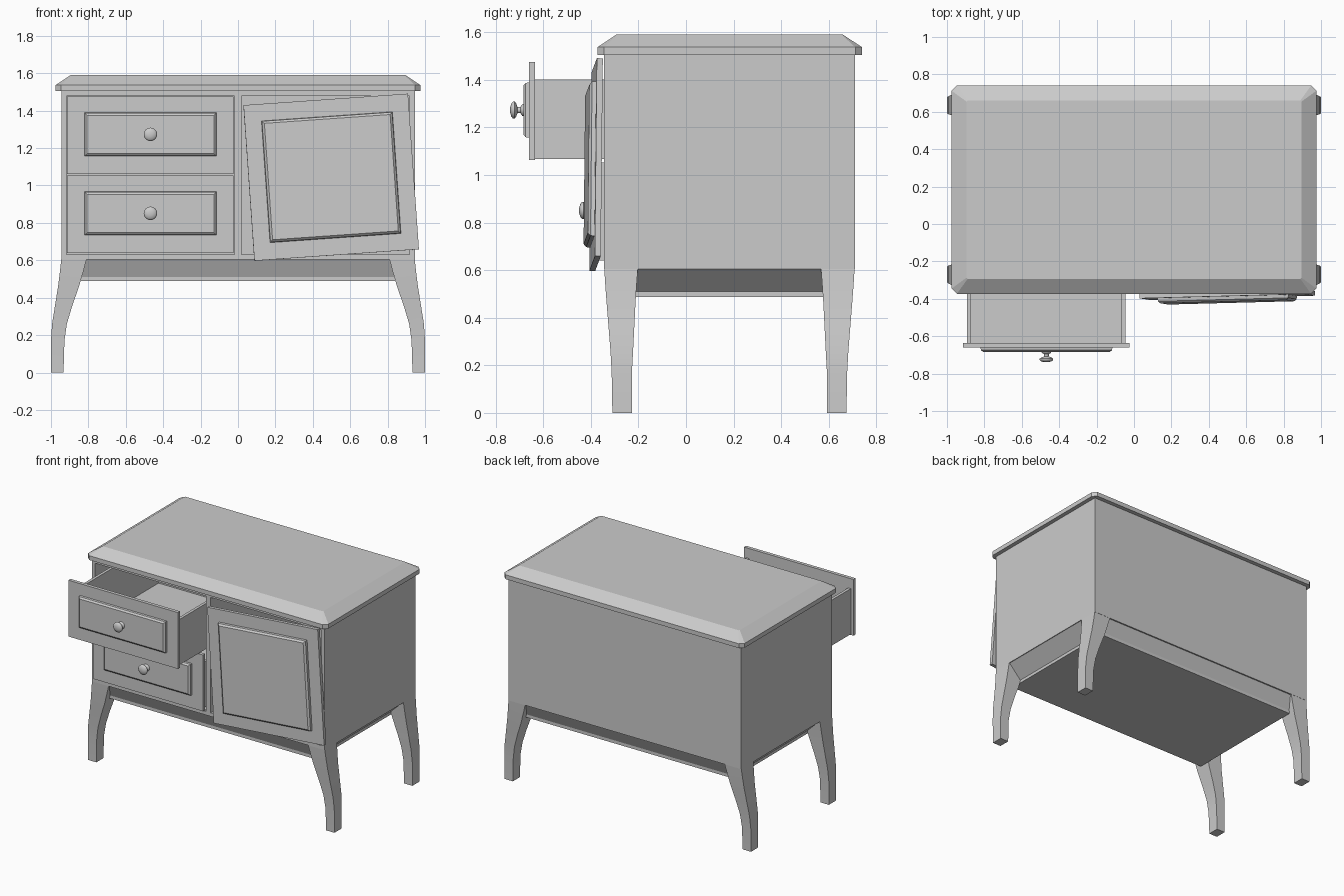
import bpy, bmesh, math
from mathutils import Vector

cube = bpy.data.objects.get("Cube")
if cube:
    bpy.data.objects.remove(cube, do_unlink=True)

grey = bpy.data.materials.new("plain grey")
grey.use_nodes = True
grey.diffuse_color = (0.6, 0.6, 0.6, 1)
grey.node_tree.nodes["Principled BSDF"].inputs["Base Color"].default_value = (0.6, 0.6, 0.6, 1)


def loft(name, rings, smooth=None):
    """Skin a stack of equal-length rings and cap both ends."""
    bm = bmesh.new()
    rows = [[bm.verts.new(p) for p in ring] for ring in rings]
    n = len(rows[0])
    for a, b in zip(rows, rows[1:]):
        for i in range(n):
            j = (i + 1) % n
            bm.faces.new((a[i], a[j], b[j], b[i]))
    bm.faces.new(rows[0])
    bm.faces.new(rows[-1])
    bmesh.ops.recalc_face_normals(bm, faces=bm.faces)
    mesh = bpy.data.meshes.new(name)
    bm.to_mesh(mesh)
    bm.free()
    mesh.materials.append(grey)
    obj = bpy.data.objects.new(name, mesh)
    bpy.context.collection.objects.link(obj)
    if smooth:
        bpy.ops.object.select_all(action='DESELECT')
        obj.select_set(True)
        bpy.context.view_layer.objects.active = obj
        bpy.ops.object.shade_smooth_by_angle(angle=math.radians(smooth))
    return obj


def rect(x0, x1, y0, y1, z):
    return [(x0, y0, z), (x1, y0, z), (x1, y1, z), (x0, y1, z)]


def box(name, x0, x1, y0, y1, z0, z1):
    return loft(name, [rect(x0, x1, y0, y1, z) for z in (z0, z1)])


def raised_panel(name, cx, cz, w, h, back, depth):
    """Plate on the front with bevelled edges."""
    rings = []
    for inset, y in ((0, 0), (0.002, 0.6), (0.014, 1)):
        a, b = w / 2 - inset, h / 2 - inset
        rings.append([(cx + sx * a, back - depth * y, cz + sz * b)
                      for sx, sz in ((-1, -1), (1, -1), (1, 1), (-1, 1))])
    return loft(name, rings)


W, FRONT, BACK, LOW, HIGH = 0.945, -0.345, 0.71, 0.605, 1.505
T = 0.027
MID = (FRONT + BACK) / 2

# Carcass
for side, s in (("right", -1), ("left", 1)):
    xs = sorted((s * W, s * (W - T)))
    box(side + "_side", *xs, FRONT, BACK, LOW, HIGH)
box("back_board", T - W, W - T, BACK - T, BACK, LOW, HIGH)
box("floor_board", T - W, W - T, FRONT, BACK - T, LOW, LOW + T)
box("ceiling_board", T - W, W - T, FRONT, BACK - T, HIGH - T, HIGH)
box("divider", -0.02, 0.02, FRONT, BACK - T, LOW + T, HIGH - T)


# Table top with clipped corners and sloping rim
def top_ring(inset, z, clip):
    x, y0, y1 = 0.975 - inset, -0.373 + inset, 0.74 - inset
    c = clip
    return [(-x + c, y0, z), (x - c, y0, z), (x, y0 + c, z), (x, y1 - c, z),
            (x - c, y1, z), (-x + c, y1, z), (-x, y1 - c, z), (-x, y0 + c, z)]


loft("table_top", [top_ring(0, HIGH, 0.028), top_ring(0, 1.537, 0.028),
                   top_ring(0.08, 1.59, 0.006)])

# Tapered skirt under the carcass
loft("skirt", [rect(-W + 0.005, W - 0.005, FRONT + 0.01, BACK - 0.01, LOW),
               rect(-0.84, 0.84, -0.29, 0.655, 0.51),
               rect(-0.84, 0.84, -0.29, 0.655, 0.488)])

# Curved legs: height, inner x, outer x, inner y, outer y from the middle
LEG = [(0, 0.933, 1.0, 0.41, 0.492), (0.17, 0.928, 1.0, 0.41, 0.495),
       (0.26, 0.915, 0.994, 0.405, 0.5), (0.36, 0.885, 0.978, 0.4, 0.508),
       (0.46, 0.85, 0.962, 0.395, 0.516), (0.54, 0.827, 0.952, 0.39, 0.522),
       (LOW, 0.81, W, 0.385, 0.526)]
for end, sy in (("front", -1), ("back", 1)):
    for side, sx in (("right", -1), ("left", 1)):
        loft(f"{end}_{side}_leg",
             [rect(sx * a, sx * b, MID + sy * c, MID + sy * d, z) for z, a, b, c, d in LEG],
             smooth=30)

# Knob profile: distance out from the panel, radius
KNOB = [(0, 0.026), (0.005, 0.024), (0.012, 0.013), (0.024, 0.012), (0.03, 0.028),
        (0.036, 0.036), (0.043, 0.036), (0.05, 0.028), (0.055, 0.012)]


def drawer(name, z, pull):
    """Open box with a front plate, raised panel and knob."""
    y = FRONT - pull
    end = y + 0.98
    x0, x1, t = -0.893, -0.045, 0.021
    bottom, rim = z + 0.006, z + 0.34
    box(name + "_front", -0.915, -0.025, y - 0.025, y, z, z + 0.413)
    box(name + "_right_wall", x0, x0 + t, y, end, bottom, rim)
    box(name + "_left_wall", x1 - t, x1, y, end, bottom, rim)
    box(name + "_back_wall", x0 + t, x1 - t, end - t, end, bottom, rim)
    box(name + "_bottom", x0 + t, x1 - t, y, end - t, bottom, bottom + t)
    cx, cz = -0.468, z + 0.211
    raised_panel(name + "_panel", cx, cz, 0.705, 0.232, y - 0.025, 0.024)
    rings = []
    for out, r in KNOB:
        rings.append([(cx + r * math.cos(i * math.tau / 20), y - 0.049 - out,
                       cz + r * math.sin(i * math.tau / 20)) for i in range(20)])
    loft(name + "_knob", rings, smooth=50)


drawer("lower_drawer", 0.64, 0)
drawer("upper_drawer", 1.062, 0.29)

# Crooked door hanging loose at the front
door = box("door", -0.441, 0.441, -0.0125, 0.0125, -0.417, 0.417)
panel = raised_panel("door_panel", 0, 0, 0.702, 0.652, -0.0125, 0.028)
for part in (door, panel):
    part.location = Vector((0.498, -0.378, 1.044))
    part.rotation_euler = [math.radians(a) for a in (-0.7, -4, 1.5)]
